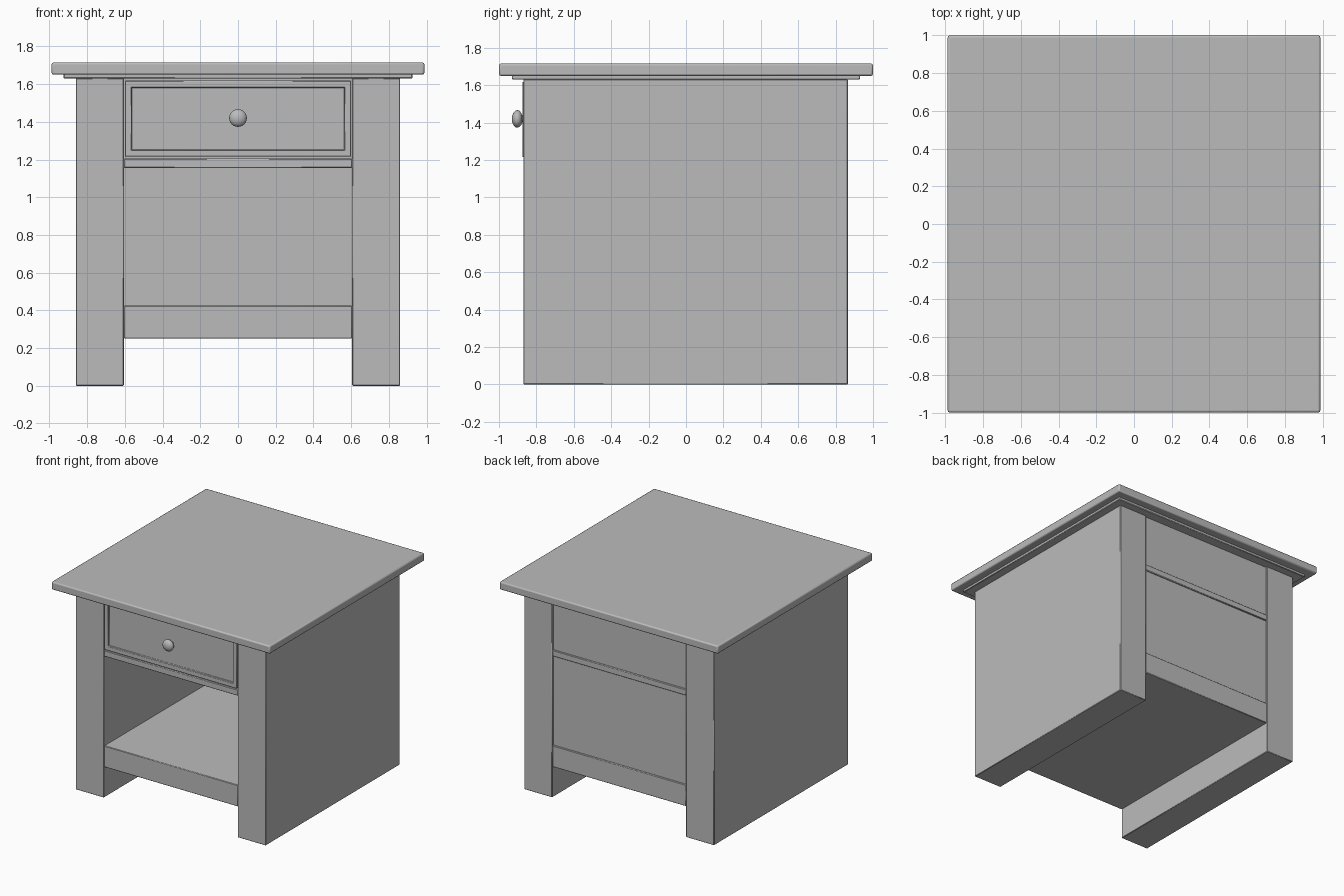
import bpy, bmesh, math
from mathutils import Matrix, Vector

cube = bpy.data.objects.get("Cube")
if cube:
    bpy.data.objects.remove(cube, do_unlink=True)

grey = bpy.data.materials.new("plain grey")
grey.use_nodes = True
colour = (0.5, 0.5, 0.5, 1)
grey.diffuse_color = colour
grey.node_tree.nodes["Principled BSDF"].inputs["Base Color"].default_value = colour


def finish(name, bm, bevel=0.0, segments=1):
    """Turn a bmesh into a smooth-shaded object with softened edges."""
    bmesh.ops.recalc_face_normals(bm, faces=bm.faces)
    mesh = bpy.data.meshes.new(name)
    bm.to_mesh(mesh)
    bm.free()
    mesh.materials.append(grey)
    ob = bpy.data.objects.new(name, mesh)
    bpy.context.collection.objects.link(ob)
    if bevel:
        mod = ob.modifiers.new("soft edges", 'BEVEL')
        mod.width = bevel
        mod.segments = segments
        mod.limit_method = 'ANGLE'
    bpy.ops.object.select_all(action='DESELECT')
    ob.select_set(True)
    bpy.context.view_layer.objects.active = ob
    bpy.ops.object.shade_smooth_by_angle(angle=math.radians(40))
    return ob


def box_mesh(x, y, z):
    """Box from (min, max) pairs along each axis."""
    bm = bmesh.new()
    size = [b - a for a, b in (x, y, z)]
    mid = Vector([(a + b) / 2 for a, b in (x, y, z)])
    bmesh.ops.create_cube(bm, size=1, matrix=Matrix.Translation(mid) @ Matrix.Diagonal((*size, 1)))
    return bm


def box(name, x, y, z, bevel=0.004, segments=1):
    return finish(name, box_mesh(x, y, z), bevel, segments)


inner, outer = 0.605, 0.86
front, back = -0.87, 0.865

# Top board and the moulding under it
box("table_top", (-0.988, 0.988), (-1, 1), (1.65, 1.715), 0.01, 2)
box("top_moulding", (-0.925, 0.925), (-0.93, 0.93), (1.63, 1.655))

# Thick side slabs
for side, s in (("left", 1), ("right", -1)):
    box(side + "_side", sorted((s * inner, s * outer)), (front, back), (0, 1.632))

# Shelf, drawer rail and back panel between the sides
span = (-inner, inner)
box("shelf", span, (front + 0.003, back - 0.003), (0.25, 0.425))
box("drawer_rail", span, (front + 0.003, back - 0.003), (1.155, 1.205))
box("back_panel", span, (0.82, 0.85), (0.4, 1.632), 0)

# Drawer body
box("drawer_body", (-0.58, 0.58), (-0.83, 0.78), (1.215, 1.6), 0)

# Drawer front with a sunken centre panel
bm = box_mesh((-0.6, 0.6), (front - 0.004, -0.82), (1.215, 1.618))
bm.faces.ensure_lookup_table()
bm.normal_update()
face = min(bm.faces, key=lambda f: f.calc_center_median().y)
bmesh.ops.inset_region(bm, faces=[face], thickness=0.05)
bmesh.ops.inset_region(bm, faces=[face], thickness=0.001, depth=-0.015)
finish("drawer_front", bm, 0.003)

# Round knob turned about the y axis
profile = [(0, -0.931), (0.018, -0.929), (0.034, -0.922), (0.045, -0.911), (0.047, -0.902),
           (0.043, -0.89), (0.032, -0.881), (0.02, -0.877), (0.02, -0.853)]
bm = bmesh.new()
verts = [bm.verts.new((r, y, 0)) for r, y in profile]
edges = [bm.edges.new(pair) for pair in zip(verts, verts[1:])]
bmesh.ops.spin(bm, geom=verts + edges, cent=(0, 0, 0), axis=(0, 1, 0),
               angle=math.tau, steps=24, use_duplicate=False)
bmesh.ops.remove_doubles(bm, verts=bm.verts, dist=0.0005)
bmesh.ops.translate(bm, verts=bm.verts, vec=(0, 0, 1.42))
finish("drawer_knob", bm)
